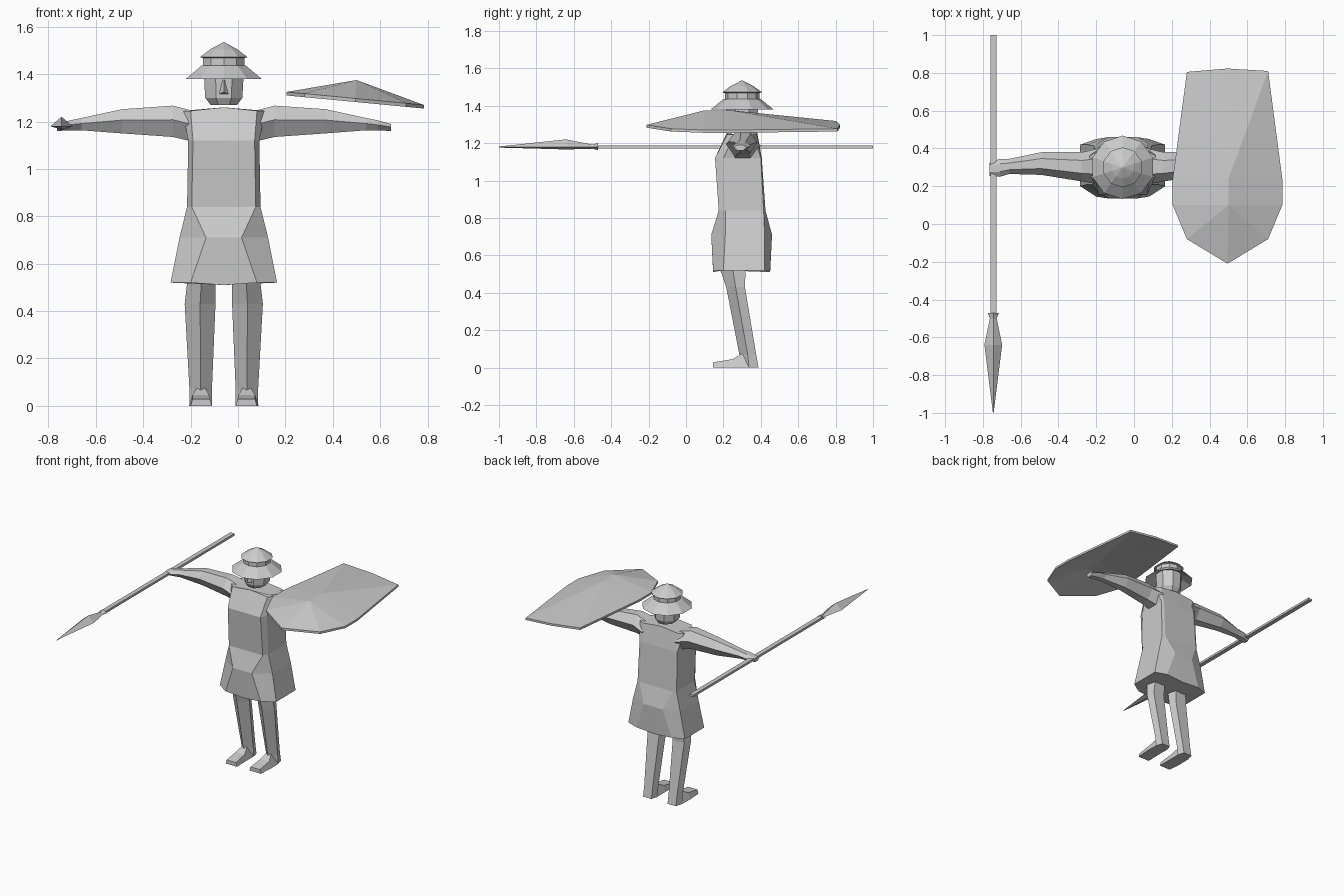
import bpy, bmesh, math

if "Cube" in bpy.data.objects:
    bpy.data.objects.remove(bpy.data.objects["Cube"])

CX, CY = -0.06, 0.30  # body axis

grey = bpy.data.materials.new("plain grey")
grey.diffuse_color = (0.6, 0.6, 0.6, 1)
grey.use_nodes = True
grey.node_tree.nodes["Principled BSDF"].inputs["Base Color"].default_value = grey.diffuse_color


def finish(name, bm):
    bmesh.ops.recalc_face_normals(bm, faces=bm.faces)
    me = bpy.data.meshes.new(name)
    bm.to_mesh(me)
    bm.free()
    me.materials.append(grey)
    ob = bpy.data.objects.new(name, me)
    bpy.context.collection.objects.link(ob)
    return ob


def loft(name, rings, caps=(True, True), side=1):
    """Skin matching rings of points; side=-1 mirrors about the body axis."""
    bm = bmesh.new()
    vs = [[bm.verts.new((CX + side * x, y, z)) for x, y, z in r] for r in rings]
    n = len(rings[0])
    for a, b in zip(vs, vs[1:]):
        for i in range(n):
            j = (i + 1) % n
            bm.faces.new((a[i], a[j], b[j], b[i]))
    if caps[0]:
        bm.faces.new(vs[0])
    if caps[1]:
        bm.faces.new(vs[-1])
    return finish(name, bm)


def circle(r, z, n=10, ry=None):
    ry = ry or r
    return [(r * math.cos(math.tau * (i + .5) / n),
             CY + ry * math.sin(math.tau * (i + .5) / n), z) for i in range(n)]


# Tunic: ten-sided rings with a centre point at front and back
def tunic_ring(z, a, b, yf, y1, y2, yb, zc=None):
    zc = zc or z
    return [(0, yf, zc), (a, yf, z), (b, y1, z), (b, y2, z), (a, yb, z),
            (0, yb, zc), (-a, yb, z), (-b, y2, z), (-b, y1, z), (-a, yf, z)]


loft("tunic", [
    tunic_ring(0.52, 0.14, 0.225, 0.145, 0.20, 0.42, 0.45, 0.51),
    tunic_ring(0.71, 0.075, 0.187, 0.135, 0.21, 0.42, 0.46),
    tunic_ring(0.84, 0.135, 0.155, 0.175, 0.21, 0.415, 0.425),
    tunic_ring(1.12, 0.13, 0.15, 0.155, 0.20, 0.40, 0.405),
    tunic_ring(1.245, 0.14, 0.175, 0.22, 0.26, 0.36, 0.38, 1.26)])

# Head with a small wedge nose
loft("head", [circle(0.06, 1.27, 8, 0.07), circle(0.085, 1.30, 8, 0.09),
              circle(0.092, 1.42, 8, 0.095)])
loft("nose", [[(-.022, .22, 1.315), (.022, .22, 1.315), (0, .19, 1.325)],
              [(-.01, .22, 1.375), (.01, .22, 1.375), (0, .21, 1.375)]])

# Hat: underside, brim, band and pointed crown
loft("hat", [circle(0.09, 1.42), circle(0.168, 1.38), circle(0.10, 1.435),
             circle(0.092, 1.437), circle(0.092, 1.468), circle(0.106, 1.472),
             circle(0.06, 1.505), circle(0.002, 1.535)], (False, True))


# Arms: six-sided sections at distances from the body axis
def arm_ring(t, y0, y1, z0, z1):
    w, m = (y1 - y0) * 0.22, z0 * 0.45 + z1 * 0.55
    c = (y0 + y1) / 2
    return [(t, y0, m), (t, c - w, z1), (t, c + w, z1),
            (t, y1, m), (t, c + w, z0), (t, c - w, z0)]


# Legs: five-sided sections with a ridge in front
def leg_ring(z, xi, xo, y0, y1):
    xm, ym = (xi + xo) / 2, (y0 + y1) / 2
    return [(xm, y0, z), (xo, ym, z), (xo * .85 + xi * .15, y1, z),
            (xi * .85 + xo * .15, y1, z), (xi, ym, z)]


for side, label in ((-1, "right"), (1, "left")):
    loft(label + "_arm", [
        arm_ring(0.13, 0.21, 0.40, 1.115, 1.245),
        arm_ring(0.215, 0.225, 0.38, 1.135, 1.267),
        arm_ring(0.43, 0.26, 0.38, 1.15, 1.252),
        arm_ring(0.60, 0.265, 0.345, 1.163, 1.215),
        arm_ring(0.65, 0.25, 0.345, 1.163, 1.205),
        arm_ring(0.705, 0.255, 0.325, 1.16, 1.19)], side=side)
    loft(label + "_leg", [
        leg_ring(0.56, 0.035, 0.15, 0.17, 0.32),
        leg_ring(0.43, 0.035, 0.165, 0.215, 0.315),
        leg_ring(0.07, 0.05, 0.145, 0.285, 0.375),
        leg_ring(0.0, 0.05, 0.145, 0.285, 0.388)], side=side)
    # Foot: wedge from ankle ridge to a blunt toe
    loft(label + "_foot", [
        [(.05, .145, 0), (.14, .145, 0), (.132, .145, .028), (.058, .145, .028)],
        [(.052, .25, 0), (.147, .25, 0), (.132, .25, .045), (.062, .25, .045)],
        [(.052, .34, 0), (.145, .34, 0), (.115, .30, .075), (.078, .30, .075)]],
        side=side)

# Spear shaft and leaf-shaped head
SX, SZ = -0.745 - CX, 1.18


def spear_ring(y, hx, down, up):
    return [(SX - hx, y, SZ), (SX, y, SZ - down), (SX + hx, y, SZ), (SX, y, SZ + up)]


loft("spear_shaft", [[(SX + sx * .016, y, SZ + sz * .008)
                      for sx, sz in ((-1, -1), (1, -1), (1, 1), (-1, 1))]
                     for y in (1.0, -0.48)])
loft("spear_head", [spear_ring(-0.47, 0.03, 0.018, 0.02),
                    spear_ring(-0.50, 0.018, 0.01, 0.012),
                    spear_ring(-0.64, 0.047, 0.014, 0.04),
                    spear_ring(-1.0, 0.002, 0.004, 0.002)])

# Shield: tilted rim folded up to a central ridge, given thickness
rim = [(.495, -.21), (.71, -.08), (.785, .10), (.785, .24), (.71, .81),
       (.495, .823), (.28, .805), (.205, .24), (.205, .10), (.28, -.08)]
bm = bmesh.new()
v = [bm.verts.new((x, y, 1.325 - 0.095 * (x - .205))) for x, y in rim]
r0 = bm.verts.new((.5, .10, 1.375))
r1 = bm.verts.new((.5, .24, 1.375))
for f in ((0, 1, r0), (1, 2, r0), (2, 3, r1, r0), (3, 4, r1), (4, 5, r1), (5, 6, r1),
          (6, 7, r1), (7, 8, r0, r1), (8, 9, r0), (9, 0, r0)):
    bm.faces.new([v[k] if isinstance(k, int) else k for k in f])
bmesh.ops.recalc_face_normals(bm, faces=bm.faces)
lower = {p: bm.verts.new((p.co.x, p.co.y, p.co.z - 0.015)) for p in list(bm.verts)}
for f in list(bm.faces):
    bm.faces.new([lower[p] for p in reversed(f.verts)])
for i in range(len(v)):
    a, b = v[i], v[(i + 1) % len(v)]
    bm.faces.new((a, b, lower[b], lower[a]))
finish("shield", bm)
